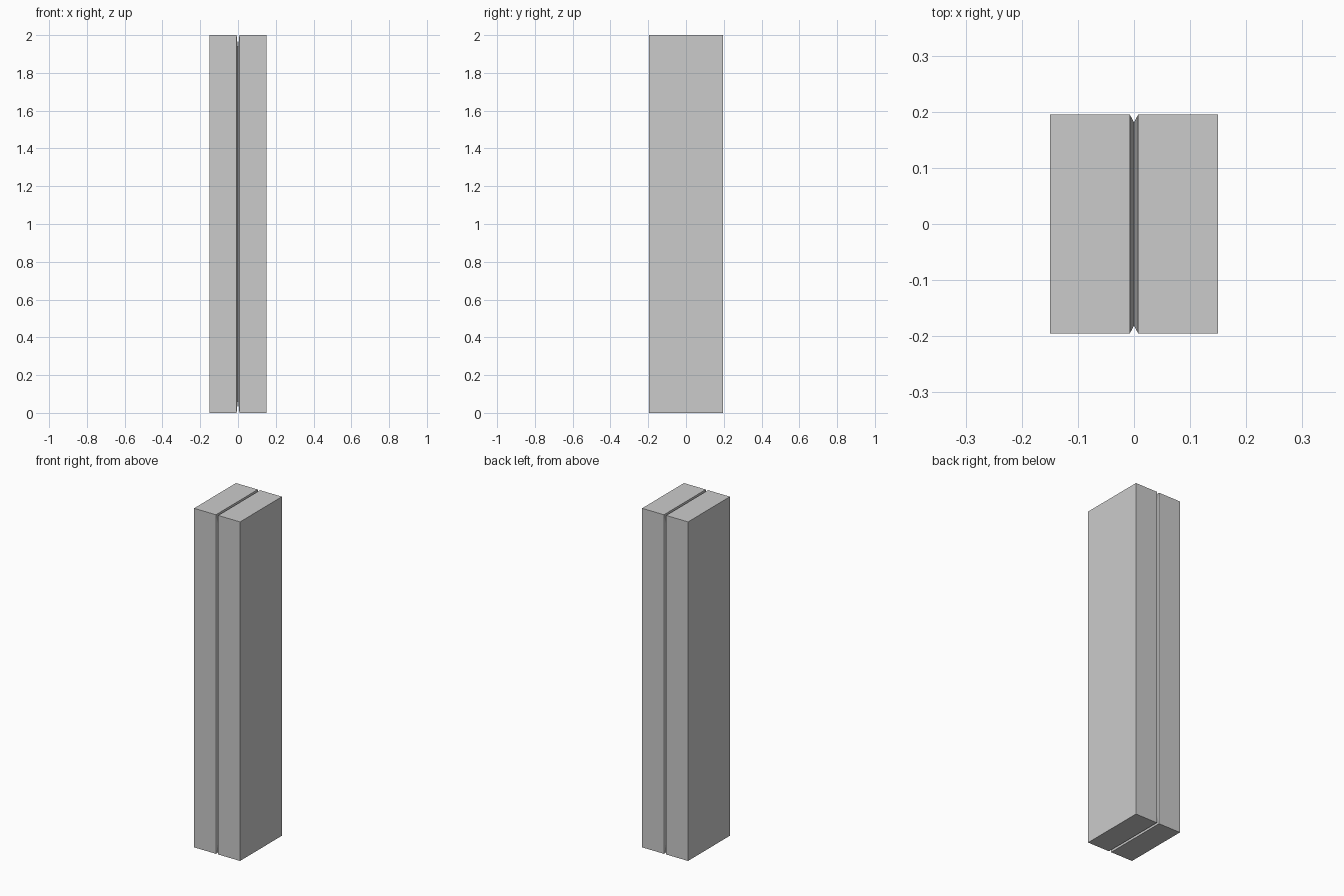
import bpy, bmesh

if "Cube" in bpy.data.objects:
    bpy.data.objects.remove(bpy.data.objects["Cube"])

HALF_X, HALF_Y, HEIGHT = 0.15, 0.195, 2.0
GROOVE = 0.0075   # half width of the V groove
PINCH = 0.93      # scale of the groove's inner loop

bm = bmesh.new()


def ring(x, s):
    """Rectangular cross-section at x, scaled about the centre."""
    y, z = HALF_Y * s, HEIGHT / 2 * s
    mid = HEIGHT / 2
    return [bm.verts.new((x, a * y, mid + b * z))
            for a, b in ((-1, -1), (1, -1), (1, 1), (-1, 1))]


# Block with a pinched loop forming the V groove all round the middle
rings = [ring(x, s) for x, s in ((-HALF_X, 1), (-GROOVE, 1), (0, PINCH),
                                 (GROOVE, 1), (HALF_X, 1))]
for a, b in zip(rings, rings[1:]):
    for i in range(4):
        j = (i + 1) % 4
        bm.faces.new((a[i], a[j], b[j], b[i]))

# End faces
bm.faces.new(rings[0])
bm.faces.new(rings[-1])
bmesh.ops.recalc_face_normals(bm, faces=bm.faces)

mesh = bpy.data.meshes.new("grooved_pillar")
bm.to_mesh(mesh)
bm.free()
bpy.context.collection.objects.link(bpy.data.objects.new("grooved_pillar", mesh))
